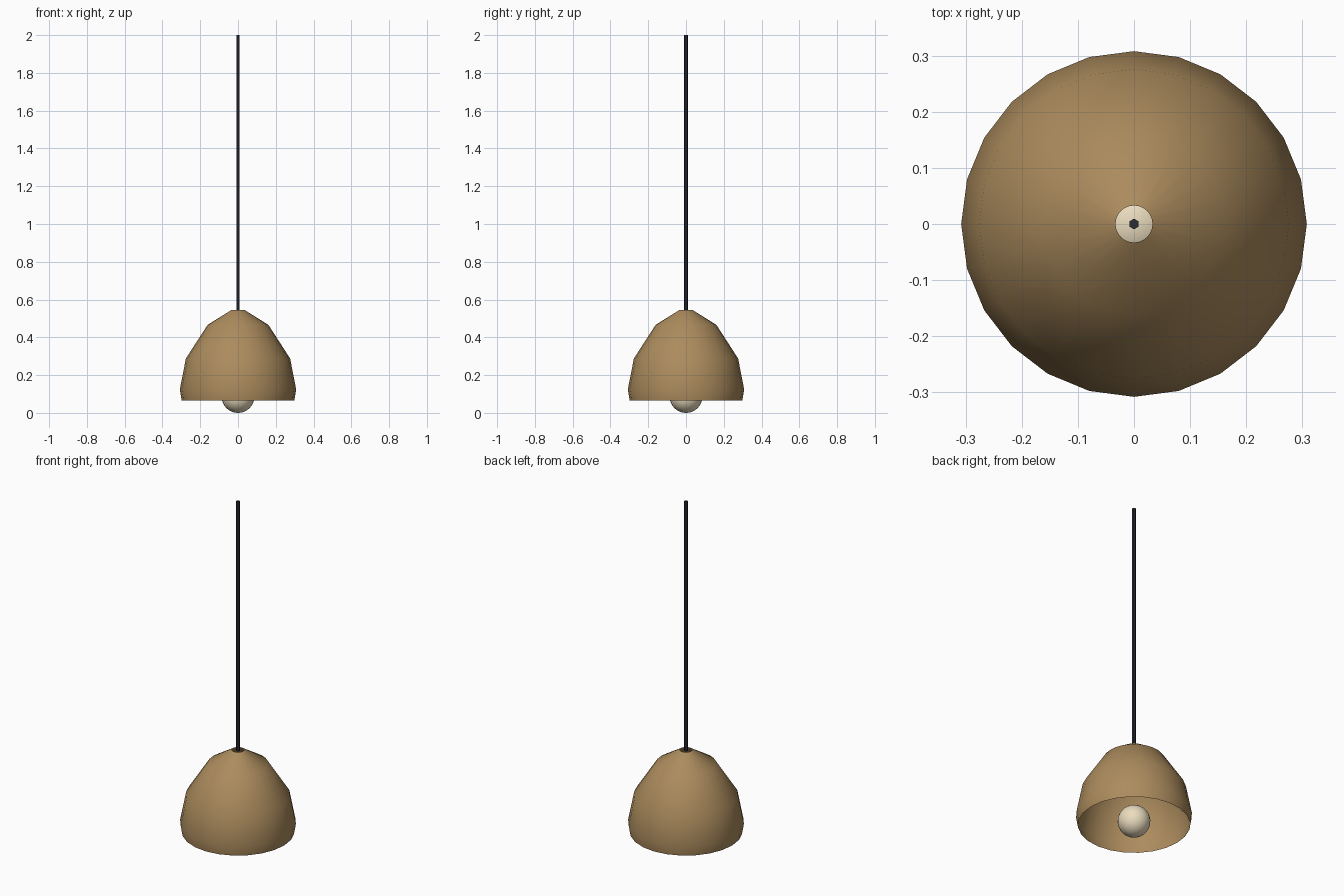
import bpy, bmesh, math

if "Cube" in bpy.data.objects:
    bpy.data.objects.remove(bpy.data.objects["Cube"])


def finish(obj, name, color, angle=None):
    obj.name = name
    mat = bpy.data.materials.new(name + "_material")
    mat.diffuse_color = (*color, 1)
    mat.use_nodes = True
    mat.node_tree.nodes["Principled BSDF"].inputs["Base Color"].default_value = mat.diffuse_color
    obj.data.materials.append(mat)
    if angle:
        bpy.ops.object.select_all(action='DESELECT')
        obj.select_set(True)
        bpy.context.view_layer.objects.active = obj
        bpy.ops.object.shade_smooth_by_angle(angle=math.radians(angle))


def lathe(profile, sides):
    """Open surface of revolution around z from (radius, z) points."""
    bm = bmesh.new()
    rings = [[bm.verts.new((r * math.cos(2 * math.pi * i / sides),
                            r * math.sin(2 * math.pi * i / sides), z))
              for i in range(sides)] for r, z in profile]
    for low, high in zip(rings, rings[1:]):
        for i in range(sides):
            j = (i + 1) % sides
            bm.faces.new((low[i], low[j], high[j], high[i]))
    mesh = bpy.data.meshes.new("lathe")
    bm.to_mesh(mesh)
    bm.free()
    obj = bpy.data.objects.new("lathe", mesh)
    bpy.context.collection.objects.link(obj)
    return obj


# Bell-shaped shade, open below with a small cord hole on top
shade = lathe([(0.298, 0.065), (0.308, 0.124), (0.276, 0.288),
               (0.161, 0.466), (0.033, 0.546)], 24)
finish(shade, "lamp_shade", (0.41, 0.26, 0.11), 60)

# Round bulb peeking out below the rim
bpy.ops.mesh.primitive_uv_sphere_add(segments=24, ring_count=16, radius=0.087,
                                     location=(0, 0, 0.087))
finish(bpy.context.object, "bulb", (0.83, 0.72, 0.52), 60)

# Six-sided hanging cord
bottom, top = 0.54, 2.0
bpy.ops.mesh.primitive_cylinder_add(vertices=6, radius=0.0095, depth=top - bottom,
                                    location=(0, 0, (top + bottom) / 2))
finish(bpy.context.object, "hanging_cord", (0.025, 0.025, 0.035))
